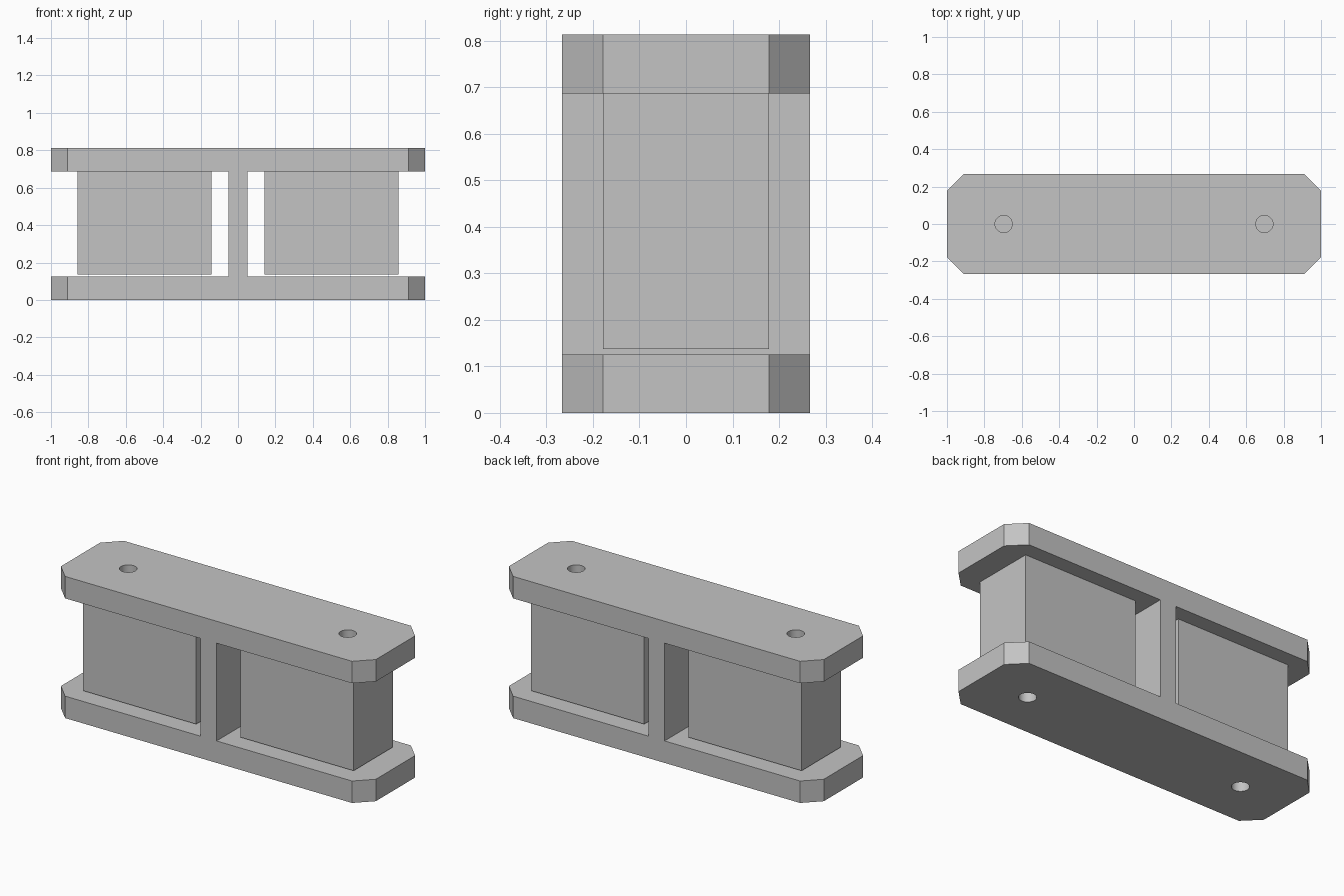
import bpy
import bmesh
from mathutils import Matrix

LENGTH, DEPTH, HEIGHT = 1.0, 0.267, 0.813   # half length, half depth, full height
PLATE, WEB, CORNER = 0.126, 0.051, 0.089    # plate thickness, half web, corner cut
HOLE_X, HOLE_R = 0.697, 0.046

cube = bpy.data.objects.get("Cube")
if cube:
    bpy.data.objects.remove(cube, do_unlink=True)

grey = bpy.data.materials.new("plain grey")
grey.use_nodes = True
colour = (0.55, 0.55, 0.55, 1.0)
grey.diffuse_color = colour
grey.node_tree.nodes["Principled BSDF"].inputs["Base Color"].default_value = colour


def finish(name, bm, helper=False):
    bmesh.ops.recalc_face_normals(bm, faces=bm.faces)
    mesh = bpy.data.meshes.new(name)
    bm.to_mesh(mesh)
    bm.free()
    mesh.materials.append(grey)
    obj = bpy.data.objects.new(name, mesh)
    bpy.context.collection.objects.link(obj)
    obj.hide_render = helper
    return obj


def prism(name, points, direction, helper=False):
    bm = bmesh.new()
    face = bm.faces.new([bm.verts.new(p) for p in points])
    ext = bmesh.ops.extrude_face_region(bm, geom=[face])
    moved = [v for v in ext["geom"] if isinstance(v, bmesh.types.BMVert)]
    bmesh.ops.translate(bm, verts=moved, vec=direction)
    return finish(name, bm, helper)


def cut(target, tool, operation):
    mod = target.modifiers.new(operation.title(), "BOOLEAN")
    mod.operation, mod.solver, mod.object = operation, "EXACT", tool
    bpy.context.view_layer.objects.active = target
    bpy.ops.object.modifier_apply(modifier=mod.name)
    bpy.data.objects.remove(tool, do_unlink=True)


# I-shaped frame: two plates joined by the central web
half = [(LENGTH, 0), (LENGTH, PLATE), (WEB, PLATE),
        (WEB, HEIGHT - PLATE), (LENGTH, HEIGHT - PLATE), (LENGTH, HEIGHT)]
outline = half + [(-x, z) for x, z in reversed(half)]
frame = prism("frame", [(x, -DEPTH, z) for x, z in outline], (0, 2 * DEPTH, 0))

# Cut the four plan corners
quarter = [(LENGTH, DEPTH - CORNER), (LENGTH - CORNER, DEPTH)]
right = [(x, -y) for x, y in reversed(quarter)] + quarter
plan = right + [(-x, -y) for x, y in right]
plan_tool = prism("plan_cutter", [(x, y, -0.1) for x, y in plan], (0, 0, 1.1), True)
cut(frame, plan_tool, "INTERSECT")

# Bolt holes through both plates
for side in (-1, 1):
    bm = bmesh.new()
    bmesh.ops.create_cone(bm, cap_ends=True, segments=32, radius1=HOLE_R, radius2=HOLE_R,
                          depth=2, matrix=Matrix.Translation((side * HOLE_X, 0, 0.4)))
    cut(frame, finish("hole_cutter", bm, True), "DIFFERENCE")

# Blocks hung from the upper plate, just clear of the lower one
for side, name in ((-1, "right_block"), (1, "left_block")):
    z0, z1 = 0.137, HEIGHT - PLATE
    bm = bmesh.new()
    bmesh.ops.create_cube(bm, size=1, matrix=Matrix.Translation((side * 0.5, 0, (z0 + z1) / 2))
                          @ Matrix.Diagonal((0.718, 0.356, z1 - z0, 1)))
    finish(name, bm)

# Smooth only the hole walls
bpy.ops.object.select_all(action="DESELECT")
frame.select_set(True)
bpy.context.view_layer.objects.active = frame
bpy.ops.object.shade_smooth_by_angle(angle=0.5)
